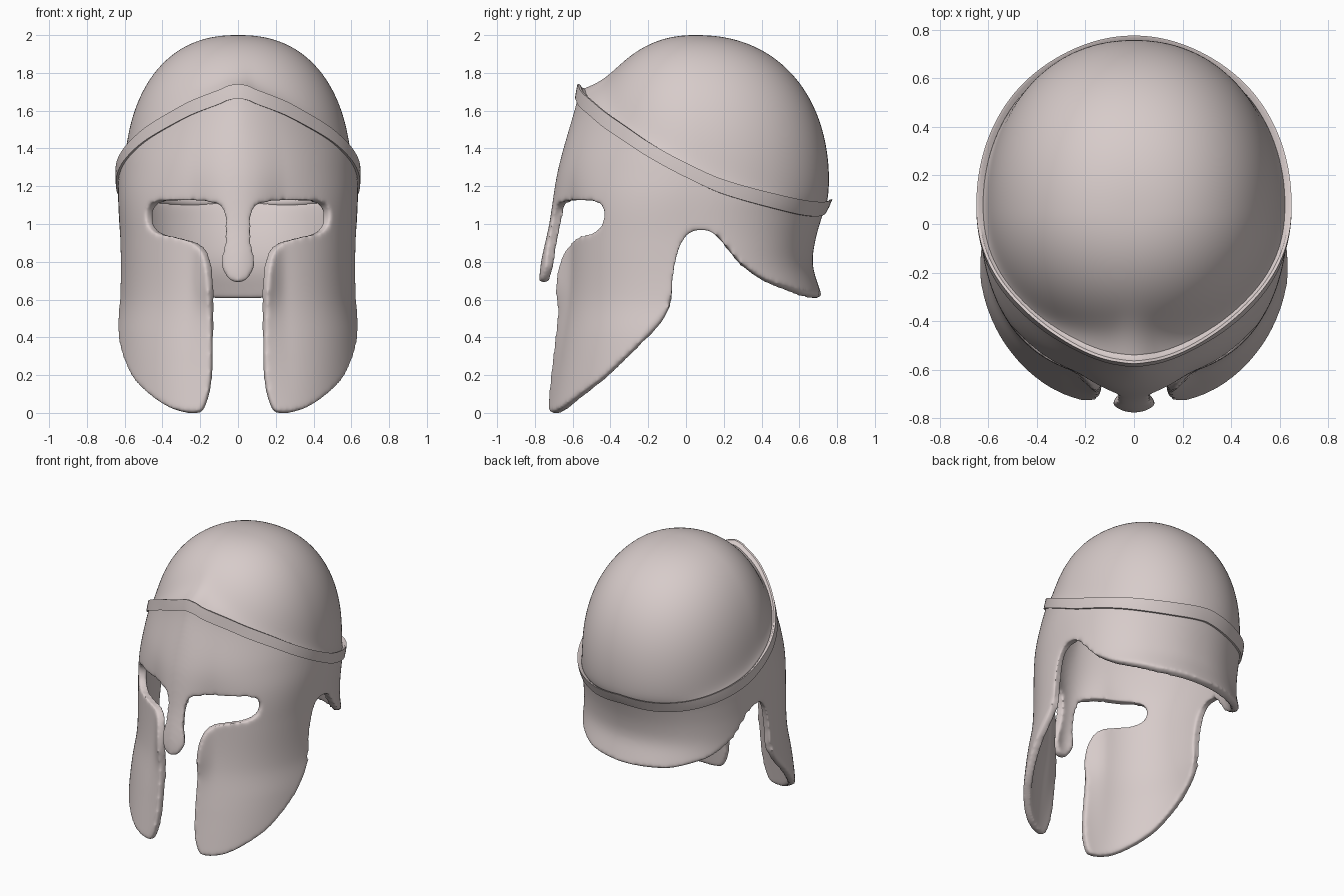
import bpy, bmesh, math
from math import sin, cos, pi, exp
from mathutils import Vector

if "Cube" in bpy.data.objects:
    bpy.data.objects.remove(bpy.data.objects["Cube"])

CY = 0.05     # the vertical axis of the helmet sits at y = CY
THICK = 0.055


def interp(tab, v):
    """Smooth (hermite) lookup in a table of (key, value) pairs."""
    n = len(tab)
    v = min(max(v, tab[0][0]), tab[-1][0])
    i = 0
    while i < n - 2 and v > tab[i + 1][0]:
        i += 1

    def slope(k):
        p, q = tab[max(k - 1, 0)], tab[min(k + 1, n - 1)]
        return (q[1] - p[1]) / (q[0] - p[0])
    (x0, y0), (x1, y1) = tab[i], tab[i + 1]
    d = x1 - x0
    t = (v - x0) / d
    return ((2*t**3 - 3*t*t + 1) * y0 + (t**3 - 2*t*t + t) * d * slope(i)
            + (3*t*t - 2*t**3) * y1 + (t**3 - t*t) * d * slope(i + 1))


# cross-section sizes by height: half width, front/back depth, squareness, nose ridge
WIDTH = [(-.05, .66), (.2, .672), (.4, .662), (.6, .632), (.9, .625), (1.15, .635), (1.3, .63), (1.5, .615), (1.75, .6)]
FRONT = [(-.05, .81), (0, .80), (.3, .747), (.6, .70), (1, .685), (1.3, .70), (1.65, .63), (1.75, .605)]
BACK = [(.6, .665), (.65, .647), (.78, .61), (.9, .62), (1.05, .662), (1.13, .695), (1.3, .70)]
POWER = [(0, 2.45), (.3, 2.4), (.6, 2.4), (1, 2.4), (1.3, 1.95), (1.55, 1.65), (1.75, 1.6)]
BACK_POWER = [(.6, 2.3), (.8, 2.25), (1.1, 2.12), (1.3, 2.1)]
RIDGE = [(0, 0), (.5, .06), (.7, .135), (1, .09), (1.3, .025), (1.6, 0), (1.8, 0)]
# height of the band by angle from the front, in degrees
BAND = [(0, 1.70), (5, 1.69), (9, 1.67), (24, 1.612), (36, 1.555), (53, 1.472), (67, 1.39), (85, 1.285),
        (104, 1.19), (136, 1.10), (158, 1.075), (180, 1.09)]


def radius(a, z):
    a = abs(a)
    front = a < pi / 2
    n = interp(POWER if front else BACK_POWER, z)
    depth = interp(FRONT if front else BACK, z)
    r = (abs(sin(a) / interp(WIDTH, z)) ** n + abs(cos(a) / depth) ** n) ** (-1 / n)
    back_keel = .012 * max(0, 1 - ((pi - a) / .6) ** 2) ** 2
    return r + interp(RIDGE, z) * max(0, 1 - (a / .38) ** 2) ** 2 + back_keel


def polar(a, r, z):
    return (r * sin(a), CY - r * cos(a), z)


def surf(a, z):
    return Vector(polar(a, radius(a, z), z))


def surf_normal(a, z):
    da = surf(a + .03, z) - surf(a - .03, z)
    dz = surf(a, z + .02) - surf(a, z - .02)
    return da.cross(dz).normalized()


def band_z(a):
    return interp(BAND, math.degrees(abs(a)))


def angle_at(axis, v, z):
    """Angle at which the shell reaches a given x (axis 0) or y (axis 1)."""
    lo, hi = 0.0, pi / 2 if axis == 0 else pi
    for _ in range(40):
        m = (lo + hi) / 2
        if surf(m, z)[axis] < v:
            lo = m
        else:
            hi = m
    return (lo + hi) / 2


metal = bpy.data.materials.new("dull_metal")
metal.diffuse_color = (.68, .60, .59, 1)
metal.use_nodes = True
metal.node_tree.nodes["Principled BSDF"].inputs["Base Color"].default_value = metal.diffuse_color


def make(name, bm, sharp=40):
    me = bpy.data.meshes.new(name)
    bm.to_mesh(me)
    bm.free()
    me.materials.append(metal)
    me.shade_smooth()
    me.set_sharp_from_angle(angle=math.radians(sharp))
    ob = bpy.data.objects.new(name, me)
    bpy.context.collection.objects.link(ob)
    return ob


def loft(bm, rows, close_rows):
    """Skin closed rings of points."""
    rings = [[bm.verts.new(p) for p in row] for row in rows]
    pairs = list(zip(rings, rings[1:]))
    if close_rows:
        pairs.append((rings[-1], rings[0]))
    for r0, r1 in pairs:
        for j in range(len(r0)):
            k = (j + 1) % len(r0)
            bm.faces.new((r0[j], r0[k], r1[k], r1[j]))
    bmesh.ops.remove_doubles(bm, verts=bm.verts, dist=1e-5)
    bmesh.ops.recalc_face_normals(bm, faces=bm.faces)


# ---- lower shell: face opening, cheek plates, ear notch, neck guard ----
# nose guard, eye and cheek edge read from the front (x, z)
face_edge = [(0, .69), (.045, .70), (.09, .765), (.09, .81), (.07, .9), (.064, 1.0), (.072, 1.06),
             (.1, 1.102), (.17, 1.122), (.3, 1.13), (.4, 1.127), (.465, 1.11), (.49, 1.06), (.483, 1.0),
             (.45, .958), (.38, .936), (.3, .918), (.23, .892), (.186, .83), (.164, .7), (.151, .55),
             (.143, .33), (.148, .17), (.176, .05), (.225, .003)]
# cheek back edge, ear notch and neck edge read from the side (y, z)
side_edge = [(-.66, .03), (-.5, .145), (-.4, .225), (-.2, .415), (-.115, .515), (-.085, .6), (-.07, .75),
             (-.042, .87), (0, .94), (.05, .967), (.12, .967), (.18, .925), (.24, .855), (.32, .772),
             (.45, .695), (.6, .645), (.66, .628)]
ctrl = [(angle_at(0, x, z) if x else 0.0, z) for x, z in face_edge]
ctrl += [(angle_at(1, y, z), z) for y, z in side_edge] + [(pi, .618)]

outline = []
SUB = 6
for i in range(len(ctrl) - 1):
    p0, p1, p2, p3 = ctrl[max(i - 1, 0)], ctrl[i], ctrl[i + 1], ctrl[min(i + 2, len(ctrl) - 1)]
    for s in range(SUB):
        t = s / SUB
        outline.append([.5 * (2*b + (c - a)*t + (2*a - 5*b + 4*c - d)*t*t + (3*b - a - 3*c + d)*t**3)
                        for a, b, c, d in zip(p0, p1, p2, p3)])
outline.append(ctrl[-1])
outline += [(pi * k / 90, band_z(pi * k / 90) + .015) for k in range(90, -1, -1)]

# fill the unrolled outline, slice it finely, thicken, then wrap it round the head shape
bm = bmesh.new()
bm.faces.new([bm.verts.new((max(0, u), z, 0)) for u, z in outline])
bmesh.ops.triangulate(bm, faces=bm.faces[:])
for axis, count, step in ((0, 78, .04), (1, 57, .03)):
    for k in range(1, count + 1):
        co, no = [0, 0, 0], [0, 0, 0]
        co[axis], no[axis] = k * step + .0003, 1
        bmesh.ops.bisect_plane(bm, geom=bm.verts[:] + bm.edges[:] + bm.faces[:],
                               plane_co=co, plane_no=no, dist=1e-5)
inner = bmesh.ops.extrude_face_region(bm, geom=bm.faces[:], use_keep_orig=True)["geom"]
for v in inner:
    if isinstance(v, bmesh.types.BMVert):
        v.co.z = -1
bmesh.ops.recalc_face_normals(bm, faces=bm.faces[:])
for v in bm.verts:
    u, z, depth = v.co
    v.co = surf(u, z) + surf_normal(u, z) * depth * THICK
    if u < 1e-5 or u > pi - 1e-5:
        v.co.x = 0
seam = [f for f in bm.faces if all(abs(v.co.x) < 1e-6 for v in f.verts)]
bmesh.ops.delete(bm, geom=seam, context='FACES')
shell = make("face_and_neck_guard", bm, 180)
shell.modifiers.new("mirror", 'MIRROR')
m = shell.modifiers.new("round_rims", 'REMESH')
m.mode, m.voxel_size, m.use_smooth_shade = 'VOXEL', .0105, True
m = shell.modifiers.new("soften", 'SMOOTH')
m.factor, m.iterations = .5, 20

SEG = 128
angles = [-pi + 2 * pi * j / SEG for j in range(SEG)]


# ---- dome: rounded skull that flares out to meet the band ----
def dome_point(a, t):
    z0 = band_z(a) + .012
    z = z0 + (2 - z0) * sin(t * pi / 2)
    front = abs(a) < pi / 2
    depth, n = (.605, 2) if front else (.708, 2.15)
    plan = (abs(sin(a) / .602) ** n + abs(cos(a) / depth) ** n) ** (-1 / n)
    p = 2.22 + .1 * sin(a) ** 2

    def skull(zz):
        h = min(max((zz - 1.2) / .8, 0), 1)
        return plan * (1 - h ** p) ** (1 / p)
    flare = radius(a, z0) - .006 - skull(z0)
    return polar(a, skull(z) + flare * exp(-(z - z0) / .05) * (1 - t), z)


bm = bmesh.new()
ROWS = 56
loft(bm, [[dome_point(a, i / ROWS) for a in angles] for i in range(ROWS + 1)], False)
dome = make("dome", bm, 60)
m = dome.modifiers.new("thickness", 'SOLIDIFY')
m.thickness, m.offset = .045, -1

# ---- raised band between dome and lower shell ----
section = [(-.03, -.035), (.013, -.035), (.016, 0), (.018, .042), (.006, .04), (-.012, .022), (-.035, .015)]
bm = bmesh.new()
loft(bm, [[polar(a, radius(a, band_z(a) + dz) + dr, band_z(a) + dz) for a in angles]
          for dr, dz in section], True)
make("brow_band", bm, 35)
